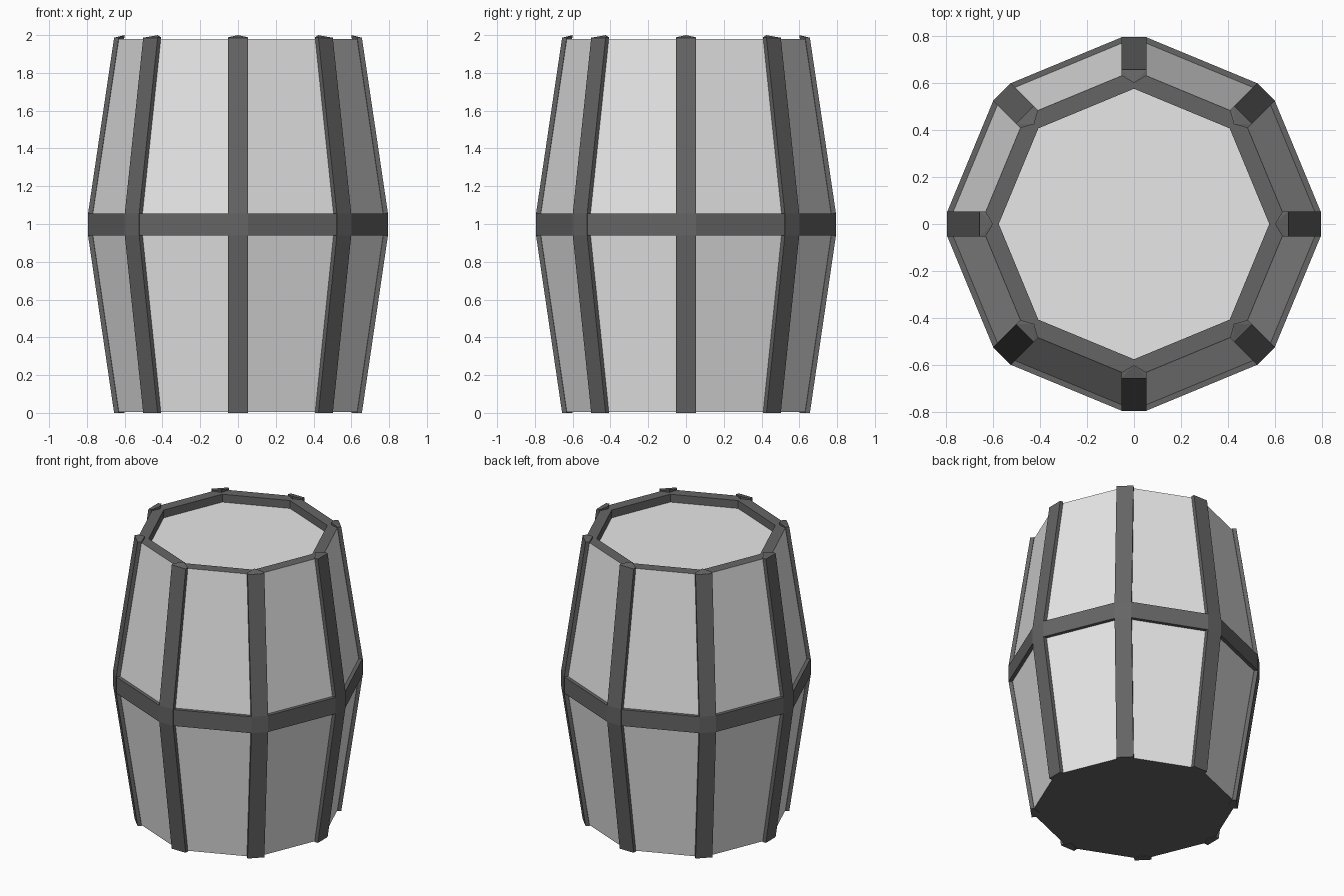
import bpy, bmesh
from math import cos, sin, pi

cube = bpy.data.objects.get("Cube")
if cube:
    bpy.data.objects.remove(cube, do_unlink=True)

SIDES = 8
HALF_W = 0.054           # half width of a strap
BAND_LOW, BAND_HIGH = 0.94, 1.055
RIM_Z, LID_Z = 1.98, 1.925


def make_material(name, value):
    mat = bpy.data.materials.new(name)
    mat.use_nodes = True
    colour = (value, value, value, 1)
    mat.diffuse_color = colour
    mat.node_tree.nodes["Principled BSDF"].inputs["Base Color"].default_value = colour
    return mat


light = make_material("light grey", 0.8)
dark = make_material("dark grey", 0.13)


def finish(name, bm, mats):
    bmesh.ops.recalc_face_normals(bm, faces=bm.faces)
    mesh = bpy.data.meshes.new(name)
    bm.to_mesh(mesh)
    bm.free()
    for mat in mats:
        mesh.materials.append(mat)
    obj = bpy.data.objects.new(name, mesh)
    bpy.context.collection.objects.link(obj)
    return obj


def turn(x, y, angle):
    return x * cos(angle) - y * sin(angle), x * sin(angle) + y * cos(angle)


def bridge(bm, low, high):
    n = len(low)
    return [bm.faces.new((low[i], low[(i + 1) % n], high[(i + 1) % n], high[i]))
            for i in range(n)]


# Barrel body: light staves and lid, dark base and raised rim
bm = bmesh.new()
profile = [(0.652, 0.004), (0.79, BAND_LOW), (0.79, BAND_HIGH),
           (0.652, RIM_Z), (0.575, RIM_Z), (0.575, LID_Z)]
rings = [[bm.verts.new((*turn(r, 0, i * 2 * pi / SIDES), z)) for i in range(SIDES)]
         for r, z in profile]
bm.faces.new(rings[0]).material_index = 1
for k in range(len(rings) - 1):
    for face in bridge(bm, rings[k], rings[k + 1]):
        face.material_index = 1 if k >= 3 else 0
bm.faces.new(rings[-1])
finish("barrel_body", bm, [light, dark])

# Middle band: a ring with flattened corners where the straps cross
bm = bmesh.new()
loops = []
for scale, z in [(0.95, BAND_LOW), (1, BAND_LOW), (1, BAND_HIGH), (0.95, BAND_HIGH)]:
    loops.append([bm.verts.new((*turn(0.793 * scale, y * scale, i * 2 * pi / SIDES), z))
                  for i in range(SIDES) for y in (-HALF_W, HALF_W)])
for k in range(4):
    bridge(bm, loops[k], loops[(k + 1) % 4])
finish("middle_band", bm, [dark])


# Corner straps: five-sided section, following the bulge, with a raised inner tip
def make_strap(index):
    angle = index * 2 * pi / SIDES
    bm = bmesh.new()
    section = [(0, -HALF_W), (0, HALF_W), (-0.025, HALF_W), (-0.056, 0), (-0.025, -HALF_W)]
    top_z = [1.986, 1.986, 1.988, 2.0, 1.988]
    rings = []
    for r, z in [(0.656, 0), (0.794, BAND_LOW), (0.794, BAND_HIGH), (0.656, None)]:
        rings.append([bm.verts.new((*turn(r + x, y, angle), top_z[i] if z is None else z))
                      for i, (x, y) in enumerate(section)])
    for low, high in zip(rings, rings[1:]):
        bridge(bm, low, high)
    bm.faces.new(rings[0])
    a, b, c, tip, e = rings[-1]
    for tri in ((a, b, tip), (b, c, tip), (e, a, tip)):
        bm.faces.new(tri)
    finish(f"corner_strap_{index + 1}", bm, [dark])


for i in range(SIDES):
    make_strap(i)
